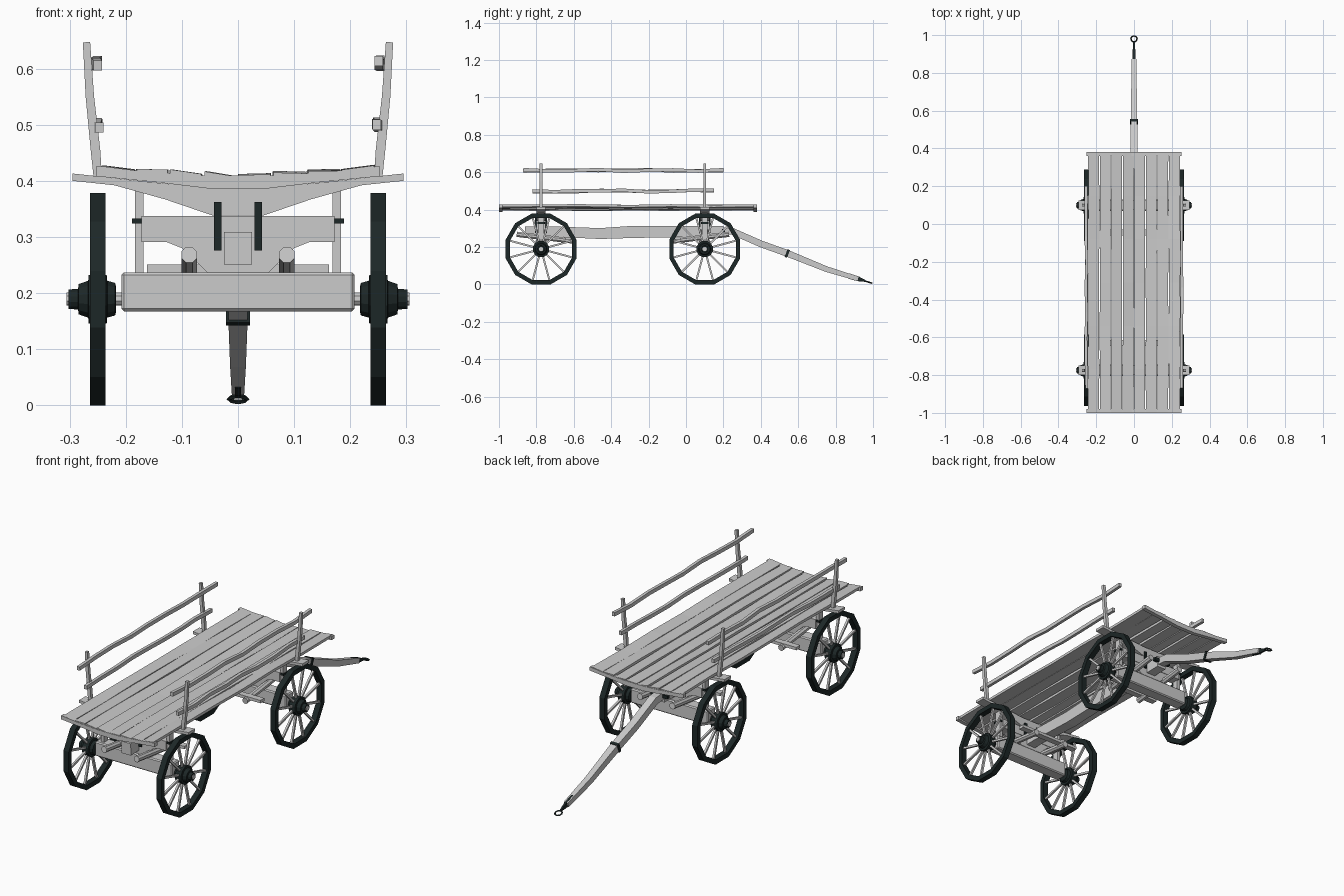
import bpy, bmesh, math, random
from mathutils import Vector

if "Cube" in bpy.data.objects:
    bpy.data.objects.remove(bpy.data.objects["Cube"])

random.seed(4)
AXLES = (-0.775, 0.1)
iron = bpy.data.materials.new("dark_iron")
iron.diffuse_color = (0.012, 0.02, 0.02, 1)
iron.use_nodes = True
iron.node_tree.nodes["Principled BSDF"].inputs["Base Color"].default_value = iron.diffuse_color


def finish(name, bm, mat=None):
    bmesh.ops.recalc_face_normals(bm, faces=bm.faces)
    me = bpy.data.meshes.new(name)
    bm.to_mesh(me)
    bm.free()
    if mat:
        me.materials.append(mat)
    ob = bpy.data.objects.new(name, me)
    bpy.context.collection.objects.link(ob)
    return ob


def skin(name, rings, mat=None, caps=True, loop=False):
    """Join equal-sized rings of points into a tube."""
    bm = bmesh.new()
    vs = [[bm.verts.new(p) for p in r] for r in rings]
    n = len(vs[0])
    pairs = list(zip(vs, vs[1:])) + ([(vs[-1], vs[0])] if loop else [])
    for a, b in pairs:
        for i in range(n):
            bm.faces.new((a[i], a[(i + 1) % n], b[(i + 1) % n], b[i]))
    if caps and not loop:
        bm.faces.new(vs[0])
        bm.faces.new(vs[-1])
    return finish(name, bm, mat)


def beam(name, pts, sizes, mat=None, sides=4, up=(0, 0, 1)):
    """Sweep a rectangle (or n-gon) of size (w, h) along a path."""
    pts = [Vector(p) for p in pts]
    if isinstance(sizes, tuple):
        sizes = [sizes] * len(pts)
    rings = []
    for i, p in enumerate(pts):
        t = (pts[min(i + 1, len(pts) - 1)] - pts[max(i - 1, 0)]).normalized()
        s = t.cross(Vector(up)).normalized()
        u = s.cross(t)
        k = 0.5 / math.cos(math.pi / sides)
        ang = [2 * math.pi * (j + 0.5) / sides for j in range(sides)]
        w, h = sizes[i]
        rings.append([p + s * w * k * math.cos(a) + u * h * k * math.sin(a) for a in ang])
    return skin(name, rings, mat)


def box(name, c, d, mat=None):
    x, y, z = c
    return beam(name, [(x, y - d[1] / 2, z), (x, y + d[1] / 2, z)], (d[0], d[2]), mat)


def board(name, half, y, depth):
    """Extrude a mirrored x-z outline along y."""
    prof = half + [(-x, z) for x, z in reversed(half)]
    return skin(name, [[(x, yy, z) for x, z in prof] for yy in (y - depth / 2, y + depth / 2)])


def lathe(name, prof, c, side, mat=None, n=12, loop=False):
    """Spin (x offset, radius) points around the axle direction."""
    rings = []
    for x, r in prof:
        rings.append([(side * x, c[0] + r * math.cos(a), c[1] + r * math.sin(a))
                      for a in [math.radians(15) + 2 * math.pi * i / n for i in range(n)]])
    return skin(name, rings, mat, loop=loop)


def wob(a):
    return random.uniform(-a, a)


# Wheels: iron rim, turned hub, twelve wooden spokes
for y in AXLES:
    c = (y, 0.189)
    for s in (-1, 1):
        lathe("wheel_rim", [(0.236, 0.1957), (0.264, 0.1957), (0.264, 0.172), (0.236, 0.172)],
              c, s, iron, loop=True)
        lathe("wheel_hub", [(0.217, 0.022), (0.219, 0.03), (0.233, 0.034), (0.234, 0.045), (0.266, 0.045),
                            (0.267, 0.034), (0.284, 0.028), (0.285, 0.019), (0.302, 0.018)], c, s, iron)
        lathe("axle_end", [(0.2, 0.012), (0.306, 0.012)], c, s, n=8)
        for i in range(12):
            a = math.radians(15 + 30 * i)
            d = Vector((0, math.cos(a), math.sin(a)))
            o = Vector((s * 0.25, y, 0.189))
            beam("spoke", [o + d * 0.035, o + d * 0.18], (0.01, 0.01), up=(1, 0, 0))

# Running gear above each axle
for y in AXLES:
    ax = box("axle_beam", (0, y, 0.202), (0.416, 0.06, 0.07))
    bv = ax.modifiers.new("bevel", 'BEVEL')
    bv.width, bv.segments = 0.005, 1
    board("lower_bolster", [(0.13, 0.292), (0.10, 0.28), (0.055, 0.237)], y, 0.045)
    box("middle_bolster", (0, y, 0.314), (0.344, 0.05, 0.046))
    board("upper_bolster", [(0.05, 0.388), (0.15, 0.397), (0.295, 0.413), (0.295, 0.4),
                            (0.22, 0.392), (0.13, 0.367), (0.045, 0.338)], y, 0.05)
    for s in (-1, 1):
        box("bolster_post", (s * 0.176, y, 0.31), (0.016, 0.03, 0.15))
        box("post_band", (s * 0.176, y, 0.328), (0.026, 0.04, 0.009), iron)
        for f in (-1, 1):
            box("bolster_plate", (s * 0.036, y + f * 0.027, 0.319), (0.014, 0.008, 0.086), iron)

# Centre pole joining the axles
beam("centre_pole", [(0, -0.86, 0.28), (0, -0.7, 0.282), (0, -0.46, 0.272), (0, -0.3, 0.28), (0, 0.2, 0.285)],
     [(0.05, 0.058), (0.05, 0.055), (0.055, 0.058), (0.052, 0.064), (0.048, 0.055)])

# Sloping hounds and their cross bars
for y, f in ((AXLES[0], 1), (AXLES[1], -1)):
    for s in (-1, 1):
        beam("hound", [(s * 0.087, y - f * 0.13, 0.268), (s * 0.087, y + f * 0.17, 0.232)],
             (0.028, 0.028), sides=8)
    box("hound_crossbar", (0, y + f * 0.145, 0.244), (0.325, 0.03, 0.014))

# Bed planks, following a shallow dip, with uneven edges
N = 8
for i in range(N):
    x0 = (i - (N - 1) / 2) * 0.061
    z0 = 0.402 + 0.014 * abs(x0) / 0.215
    tilt = wob(0.003)
    rings = []
    for k in range(7):
        y = -0.998 + k * 1.376 / 6
        dx, dz = wob(0.002), wob(0.002)
        l, r = x0 - 0.0285 + dx, x0 + 0.0285 + wob(0.002)
        slope = 0.002 * (1 if x0 > 0 else -1) + tilt
        z = z0 + dz
        rings.append([(l, y, z - slope - 0.006), (r, y, z + slope - 0.006),
                      (r, y, z + slope + 0.007), (l, y, z - slope + 0.007)])
    skin("bed_plank", rings)

# End battens
for y in (-0.99, 0.37):
    board("end_batten", [(0.05, 0.409), (0.15, 0.415), (0.252, 0.426), (0.252, 0.408),
                         (0.15, 0.398), (0.05, 0.386)], y, 0.02)

# Side stakes and wavy rails
for s in (-1, 1):
    for y in AXLES:
        beam("side_stake", [(s * 0.25, y, 0.408), (s * 0.254, y, 0.455), (s * 0.264, y, 0.55), (s * 0.27, y, 0.647)],
             [(0.016, 0.015), (0.016, 0.017), (0.015, 0.015), (0.014, 0.013)], up=(1, 0, 0))
    for name, x, z, a, b in (("lower_rail", 0.249, 0.5, -0.82, 0.15), ("upper_rail", 0.253, 0.61, -0.87, 0.2)):
        beam(name, [(s * (x + wob(0.003)), a + (b - a) * k / 8, z + wob(0.005)) for k in range(9)], (0.015, 0.018))

# Draw bar with band, tip strap and ring
beam("draw_bar", [(0, 0.17, 0.29), (0, 0.25, 0.283), (0, 0.4, 0.217), (0, 0.55, 0.163), (0, 0.75, 0.082), (0, 0.92, 0.03)],
     [(0.036, 0.034), (0.036, 0.036), (0.036, 0.036), (0.034, 0.036), (0.028, 0.03), (0.022, 0.024)])
beam("draw_bar_band", [(0, 0.535, 0.168), (0, 0.548, 0.163)], (0.042, 0.044), iron)
box("hinge_pin", (0, 0.2, 0.289), (0.09, 0.016, 0.016), iron)
beam("tip_strap", [(0, 0.87, 0.045), (0, 0.92, 0.03), (0, 0.966, 0.016)], [(0.01, 0.029), (0.01, 0.026), (0.008, 0.006)], iron)
bpy.ops.mesh.primitive_torus_add(major_segments=10, minor_segments=4, major_radius=0.0165, minor_radius=0.004,
                                 location=(0, 0.98, 0.011), rotation=(-0.3, 0, 0))
bpy.context.object.name = "hitch_ring"
bpy.context.object.data.materials.append(iron)
